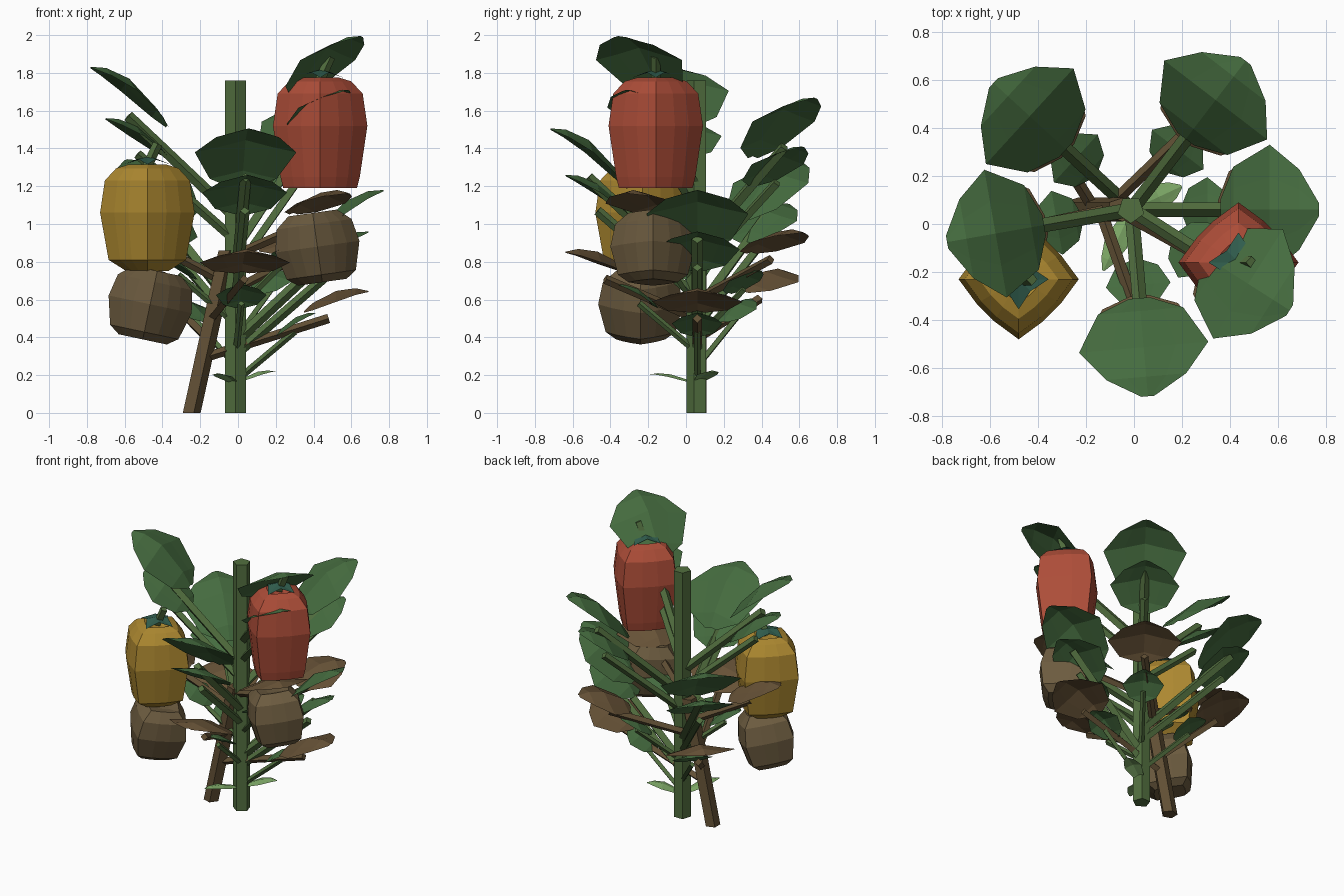
import bpy, bmesh, math
from mathutils import Vector, Matrix

if "Cube" in bpy.data.objects:
    bpy.data.objects.remove(bpy.data.objects["Cube"])

CX, CY = -0.01, 0.06          # plant axis
GOLDEN = math.radians(137.5)  # spiral leaf spacing


def material(name, rgb):
    m = bpy.data.materials.new(name)
    m.diffuse_color = (*rgb, 1)
    m.use_nodes = True
    m.node_tree.nodes["Principled BSDF"].inputs["Base Color"].default_value = m.diffuse_color
    return m


GREEN = material("leaf_green", (0.06, 0.15, 0.05))
STEM = material("stem_green", (0.085, 0.16, 0.05))
LIGHT = material("seedling_green", (0.2, 0.38, 0.13))
BROWN = material("dry_leaf", (0.135, 0.085, 0.038))
DRYSTEM = material("dry_stem", (0.12, 0.08, 0.035))
DRYFRUIT = material("dry_fruit", (0.15, 0.105, 0.05))
RED = material("red_fruit", (0.42, 0.075, 0.04))
YELLOW = material("yellow_fruit", (0.42, 0.25, 0.03))
TEAL = material("calyx_green", (0.03, 0.11, 0.075))


def make(name, verts, faces, mat):
    me = bpy.data.meshes.new(name)
    me.from_pydata(verts, [], faces)
    bm = bmesh.new()
    bm.from_mesh(me)
    bmesh.ops.recalc_face_normals(bm, faces=bm.faces)
    bm.to_mesh(me)
    bm.free()
    me.materials.append(mat)
    ob = bpy.data.objects.new(name, me)
    bpy.context.collection.objects.link(ob)
    return ob


def loft(name, rings, mat):
    """Closed skin over equal-length rings, capped at both ends."""
    n = len(rings[0])
    verts = [v for r in rings for v in r]
    faces = [tuple(reversed(range(n))), tuple(range(len(verts) - n, len(verts)))]
    for j in range(len(rings) - 1):
        for i in range(n):
            k = (i + 1) % n
            faces.append((j * n + i, j * n + k, (j + 1) * n + k, (j + 1) * n + i))
    return make(name, verts, faces, mat)


def rod(name, a, b, r, sides, mat):
    a, b = Vector(a), Vector(b)
    q = (b - a).to_track_quat('Z', 'Y')
    ring = [Vector((r * math.cos(2 * math.pi * i / sides + math.pi / 2),
                    r * math.sin(2 * math.pi * i / sides + math.pi / 2), 0))
            for i in range(sides)]
    return loft(name, [[p + q @ v for v in ring] for p in (a, b)], mat)


def polar(ang, r, z, side=0.0):
    c, s = math.cos(ang), math.sin(ang)
    return (CX + r * c - side * s, CY + r * s + side * c, z)


# position along leaf, half width fraction; then height below tip for fresh and dry
STATIONS = [(0.0, 0.16), (0.13, 0.66), (0.5, 1.0), (0.8, 0.62), (1.0, 0.1)]
FRESH_H = (-1.0, -0.72, -0.2, -0.02, 0.0)
DRY_H = (-1.0, -0.66, -0.12, 0.0, -0.12)


def leaf(name, ang, r0, r1, ztip, rise, half, mat, heights=FRESH_H):
    verts, faces = [], []
    for (t, w), h in zip(STATIONS, heights):
        r, z = r0 + (r1 - r0) * t, ztip + rise * h
        # gently pleated across the width
        for s, drop in ((-1, 0.24), (-0.5, 0.13), (0, 0), (0.5, 0.13), (1, 0.24)):
            verts.append(polar(ang, r, z - drop * half * w, s * w * half))
    for j in range(len(STATIONS) - 1):
        for i in range(4):
            a = j * 5 + i
            b, c, d = a + 1, a + 6, a + 5
            faces += [(a, b, c), (a, c, d)] if i < 2 else [(a, b, d), (b, c, d)]
    return make(name, verts, faces, mat)


def lean(z):
    """Point on the dry leaning stem."""
    return (-0.25 + 0.22 * z, CY, z)


# Main stem and dry leaning stem
rod("main_stem", (-0.013, CY, 0), (-0.013, CY, 1.76), 0.058, 5, STEM)
dry = [[(lean(z)[0] + 0.052 * math.cos(a), CY + 0.052 * math.sin(a), z)
        for a in [2 * math.pi * i / 5 for i in range(5)]] for z in (0, 0.86)]
loft("dry_stem", dry, DRYSTEM)

# Leaf tiers: tip z, z step, r0, r1, rise, half width,
# stalk end r, stalk end below tip, stalk rise, stalk radius
TIERS = {
    "upper": (1.18, 0.163, 0.37, 0.78, 0.31, 0.27, 0.58, 0.26, 0.54, 0.03),
    "middle": (0.96, 0.15, 0.37, 0.70, 0.20, 0.225, 0.53, 0.19, 0.46, 0.026),
    "lower": (0.53, 0.075, 0.21, 0.42, 0.12, 0.135, 0.31, 0.10, 0.26, 0.018),
    "dry": (0.66, 0.104, 0.36, 0.70, 0.12, 0.24, 0.49, 0.16, 0.21, 0.025),
}
for tier, (z0, dz, r0, r1, rise, half, rs, below, srise, sr) in TIERS.items():
    is_dry = tier == "dry"
    for i in range(6):
        ang, zt = i * GOLDEN, z0 + dz * i
        leaf(f"{tier}_leaf_{i}", ang, r0, r1, zt, rise, half,
             BROWN if is_dry else GREEN, DRY_H if is_dry else FRESH_H)
        end = polar(ang, rs, zt - below)
        zs = zt - below - srise
        start = lean(zs) if is_dry else (CX, CY, max(zs, 0.12))
        rod(f"{tier}_stalk_{i}", start, end, sr, 4, DRYSTEM if is_dry else STEM)

# Seedling leaves near the base
leaf("seedling_leaf_a", math.radians(25), 0.02, 0.23, 0.225, 0.06, 0.06, LIGHT, DRY_H)
leaf("seedling_leaf_b", math.radians(245), 0.03, 0.28, 0.21, 0.05, 0.05, LIGHT, DRY_H)


# Peppers: rounded-diamond cross-section with four lobes
def pepper(name, loc, profile, mat, tilt=0.0, calyx=None):
    rings = []
    for r, z in profile:
        ring = []
        for i in range(12):
            k, a = r * (1.0 if i % 3 == 0 else 0.81), i * math.pi / 6
            ring.append((k * math.cos(a), k * math.sin(a), z))
        rings.append(ring)
    parts = [loft(name, rings, mat)]
    if calyx:
        top = profile[-2][1]
        # four drooping sepals and a bent stalk
        pts = [(0, 0, top + 0.04)]
        for i in range(8):
            r, z = (0.125, 0.0) if i % 2 == 0 else (0.07, 0.03)
            a = i * math.pi / 4
            pts.append((r * math.cos(a), r * math.sin(a), top + z))
        parts.append(make(name + "_calyx", pts,
                          [(0, i + 1, (i + 1) % 8 + 1) for i in range(8)], calyx))
        parts.append(rod(name + "_stalk", (0, 0, top - 0.01), (0.055, 0, top + 0.11),
                         0.026, 4, STEM))
    for p in parts:
        p.data.transform(Matrix.Translation(loc) @ Matrix.Rotation(tilt, 4, 'Y'))


PLUMP_TOP = [(0.25, 0.01), (0.225, 0.18), (0.165, 0.245), (0.10, 0.265), (0.04, 0.24)]
TAPERED = [(0.11, -0.30), (0.205, -0.24)] + PLUMP_TOP
BLUNT = [(0.195, -0.32), (0.21, -0.26)] + PLUMP_TOP
SHRUNK = [(0.13, -0.19), (0.185, -0.15), (0.225, 0.0), (0.20, 0.12), (0.13, 0.18), (0.05, 0.165)]
pepper("red_pepper", (0.435, -0.16, 1.51), BLUNT, RED, calyx=TEAL)
pepper("yellow_pepper", (-0.48, -0.23, 1.05), TAPERED, YELLOW, calyx=TEAL)
pepper("dry_pepper_right", (0.42, -0.175, 0.88), SHRUNK, DRYFRUIT, math.radians(-8))
pepper("dry_pepper_left", (-0.465, -0.24, 0.575), SHRUNK, DRYFRUIT, math.radians(12))
